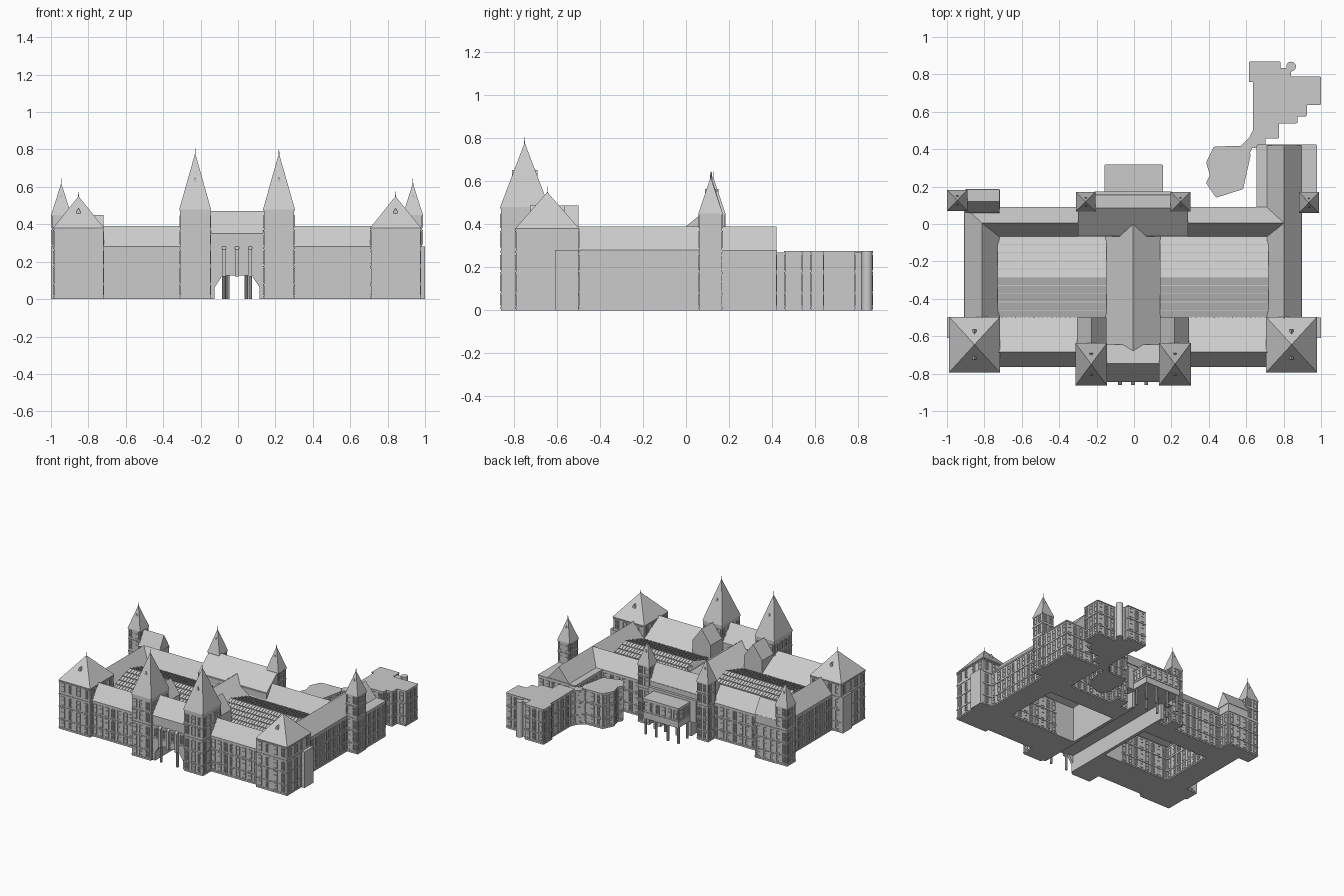
import bpy, bmesh, math
from mathutils import Matrix, Vector

if "Cube" in bpy.data.objects:
    bpy.data.objects.remove(bpy.data.objects["Cube"])

CX = -0.005                                   # symmetry axis of the main building
FLOORS = [(0.025, 0.045), (0.09, 0.075), (0.19, 0.065), (0.295, 0.065), (0.385, 0.06)]


def finish(name, bm):
    bmesh.ops.recalc_face_normals(bm, faces=bm.faces)
    me = bpy.data.meshes.new(name)
    bm.to_mesh(me)
    bm.free()
    ob = bpy.data.objects.new(name, me)
    bpy.context.collection.objects.link(ob)
    return ob


def add_box(bm, a, b, frame=Matrix()):
    a, b = Vector(a), Vector(b)
    size = Matrix.Diagonal((*(b - a), 1))
    bmesh.ops.create_cube(bm, size=1, matrix=frame @ Matrix.Translation((a + b) / 2) @ size)


def box(name, x, y, z):
    bm = bmesh.new()
    add_box(bm, (x[0], y[0], z[0]), (x[1], y[1], z[1]))
    return finish(name, bm)


def hull(name, pts):
    bm = bmesh.new()
    for p in pts:
        bm.verts.new(p)
    bmesh.ops.convex_hull(bm, input=bm.verts)
    bmesh.ops.dissolve_limit(bm, angle_limit=0.01, verts=bm.verts, edges=bm.edges)
    return finish(name, bm)


def roof(name, x, y, z, axis='X', ridge=None, hips=(0, 0)):
    """Gable or hip roof; ridge is its position across, hips shorten its ends."""
    pts = [(i, j, z[0]) for i in x for j in y]
    if axis == 'X':
        r = sum(y) / 2 if ridge is None else ridge
        pts += [(x[0] + hips[0], r, z[1]), (x[1] - hips[1], r, z[1])]
    else:
        r = sum(x) / 2 if ridge is None else ridge
        pts += [(r, y[0] + hips[0], z[1]), (r, y[1] - hips[1], z[1])]
    return hull(name, pts)


def facade(name, p, q, z, pitch=0.055):
    """Window frames, mullions and string courses on one wall, outside on the right of p-q."""
    p, q = Vector((*p, 0)), Vector((*q, 0))
    length = (q - p).length
    if length < 0.035:
        return
    d = (q - p).normalized()
    frame = Matrix(((d.x, d.y, 0, p.x), (d.y, -d.x, 0, p.y), (0, 0, 1, 0), (0, 0, 0, 1)))
    bm = bmesh.new()
    for band in (0.015, 0.08, 0.178, 0.275, 0.37, z[1]):
        if z[0] < band <= z[1]:
            add_box(bm, (0, -0.002, band - 0.006), (length, 0.004, band), frame)
    n = max(1, round(length / pitch))
    w = min(0.014, length / n * 0.28)
    for i in range(n):
        u = length * (i + 0.5) / n
        for s, h in FLOORS:
            if s < z[0] or s + h > z[1]:
                continue
            for k in (-w, w):
                add_box(bm, (u + k - 0.002, -0.002, s), (u + k + 0.002, 0.004, s + h), frame)
            add_box(bm, (u - 0.001, -0.002, s), (u + 0.001, 0.002, s + h), frame)
            for t in (s, s + h * 0.6, s + h):
                add_box(bm, (u - w - 0.002, -0.002, t - 0.002), (u + w + 0.002, 0.004, t + 0.002), frame)
    finish(name, bm)


def block(name, x, y, z, sides='SENW', pitch=0.055):
    box(name, x, y, z)
    c = [(x[0], y[0]), (x[1], y[0]), (x[1], y[1]), (x[0], y[1])]
    for i, s in enumerate('SENW'):
        if s in sides:
            facade(name + '_windows_' + s.lower(), c[i], c[(i + 1) % 4], z, pitch)


def tower(name, x, y, wall, apex, dormer_z, dormer_w, pitch):
    """Square tower with pyramid roof, finial and a dormer on front and back slopes."""
    block(name, x, y, (0, wall), 'SENW', pitch)
    mx, my = sum(x) / 2, sum(y) / 2
    e = 0.004
    hull(name + '_roof', [(i, j, wall) for i in (x[0] - e, x[1] + e) for j in (y[0] - e, y[1] + e)]
         + [(mx, my, apex)])
    bm = bmesh.new()
    bmesh.ops.create_cone(bm, cap_ends=True, segments=6, radius1=0.003, radius2=0.001, depth=0.04,
                          matrix=Matrix.Translation((mx, my, apex + 0.006)))
    finish(name + '_finial', bm)
    for s, side in ((-1, 'front'), (1, 'back')):
        reach = (y[1] - y[0]) / 2 * (apex - dormer_z) / (apex - wall)
        ys = (my + s * (reach + 0.004), my + s * (reach - 0.022))
        w, h = dormer_w / 2, dormer_w
        hull(name + '_dormer_' + side, [(mx + i, j, dormer_z + k) for j in ys
             for i, k in ((-w, -h), (w, -h), (w, h * 0.4), (-w, h * 0.4), (0, h * 1.2))])


def prism(name, pts, z):
    """Flat-roofed annex with a counter-clockwise plan."""
    bm = bmesh.new()
    f = bm.faces.new([bm.verts.new((*p, z[0])) for p in pts])
    top = bmesh.ops.extrude_face_region(bm, geom=[f], use_keep_orig=True)['geom']
    bmesh.ops.translate(bm, vec=(0, 0, z[1] - z[0]), verts=[v for v in top if isinstance(v, bmesh.types.BMVert)])
    finish(name, bm)
    for i, p in enumerate(pts):
        facade(name + '_windows', p, pts[(i + 1) % len(pts)], z)


def column(name, x, y, z, r, seg=10):
    bm = bmesh.new()
    bmesh.ops.create_cone(bm, cap_ends=True, segments=seg, radius1=r, radius2=r, depth=z[1] - z[0],
                          matrix=Matrix.Translation((x, y, sum(z) / 2)))
    finish(name, bm)
    bpy.ops.object.select_all(action='DESELECT')
    ob = bpy.context.collection.objects[-1]
    ob.select_set(True)
    bpy.context.view_layer.objects.active = ob
    bpy.ops.object.shade_smooth_by_angle()


def glass_sheet(bm, x, y, z, lift):
    rows = [[bm.verts.new((i, j, k + lift)) for j, k in
             ((y[0], z[0]), (sum(y) / 2, z[1]), (y[1], z[0]))] for i in x]
    for k in (0, 1):
        bm.faces.new((rows[0][k], rows[1][k], rows[1][k + 1], rows[0][k + 1]))


# Parts repeated left and right of the axis
for s, side in ((-1, 'left'), (1, 'right')):
    def span(a, b):
        return tuple(sorted((CX + s * a, CX + s * b)))
    outer = 'W' if s < 0 else 'E'
    # towers and corner pavilions
    tower(side + '_entrance_tower', span(0.143, 0.305), (-0.86, -0.64), 0.48, 0.78, 0.63, 0.018, 0.05)
    tower(side + '_corner_pavilion', span(0.715, 0.98), (-0.79, -0.5), 0.38, 0.55, 0.46, 0.022, 0.065)
    tower(side + '_rear_gate_tower', span(0.205, 0.302), (0.07, 0.167), 0.45, 0.62, 0.55, 0.012, 0.045)
    dy = 0.012 if s < 0 else 0
    tower(side + '_rear_corner_tower', span(0.89, 0.99), (0.062 + dy, 0.167 + dy), 0.45, 0.62, 0.55, 0.012, 0.045)
    box(side + '_pavilion_buttress', span(0.97, 0.995 + (0.01 if s > 0 else 0)), (-0.61, -0.5), (0, 0.28))
    # front wing
    block(side + '_front_wing', span(0.3, 0.72), (-0.76, -0.5), (0, 0.28), 'SN')
    roof(side + '_front_wing_roof', span(0.3, 0.72), (-0.765, -0.5), (0.28, 0.39), 'X', -0.685)
    # cross gable behind the entrance tower
    box(side + '_cross_gable_wall', span(0.143, 0.3), (-0.65, -0.5), (0, 0.38))
    roof(side + '_cross_gable_roof', span(0.143, 0.3), (-0.65, -0.5), (0.38, 0.487), 'Y')
    # side and rear wings
    block(side + '_side_wing', span(0.72, 0.9), (-0.5, 0.09), (0, 0.28), 'EW')
    block(side + '_rear_wing', span(0.12, 0.72), (-0.068, 0.087), (0, 0.28), 'N')
    # walls of the passage
    box(side + '_passage_wall', span(0.12, 0.145), (-0.84, 0.15), (0, 0.28))
    # courtyard glass roof with glazing bars
    cx, cy, cz = span(0.143, 0.725), (-0.505, -0.065), (0.275, 0.345)
    bm = bmesh.new()
    glass_sheet(bm, cx, cy, cz, 0)
    finish(side + '_courtyard_glass', bm).modifiers.new('thickness', 'SOLIDIFY').thickness = 0.004
    bm = bmesh.new()
    for i in range(1, 24):
        u = cx[0] + (cx[1] - cx[0]) * i / 24
        w = 0.003 if i % 4 == 0 else 0.0015
        glass_sheet(bm, (u - w, u + w), cy, cz, 0.004)
    finish(side + '_courtyard_glazing_bars', bm).modifiers.new('thickness', 'SOLIDIFY').thickness = 0.004
    bm = bmesh.new()
    for t in (0.2, 0.4, 0.6, 0.8, 1.0):
        for e, m in ((cy[0], 1), (cy[1], -1)):
            yy, zz = e + m * t * 0.22, cz[0] + t * 0.07
            add_box(bm, (cx[0], yy - 0.002, zz - 0.002), (cx[1], yy + 0.002, zz + 0.005))
    finish(side + '_courtyard_purlins', bm)
    # entrance arch bracket and columns
    hull(side + '_entrance_arch_bracket', [(CX + s * a, j, k) for j in (-0.84, -0.82)
         for a, k in ((0.122, 0.06), (0.122, 0.125), (0.08, 0.125), (0.09, 0.108), (0.11, 0.09))])
    column(side + '_entrance_column', CX + s * 0.07, -0.835, (0, 0.13), 0.01)
    for k, yy in enumerate((0.19, 0.3)):
        for a in (0.05, 0.14):
            column(side + '_portico_column', CX + s * a, yy, (0, 0.13), 0.01)

# Side wing and rear wing roofs
roof('left_side_wing_roof', (-0.905, -0.72), (-0.52, 0.09), (0.28, 0.39), 'Y', hips=(0, 0.085))
roof('right_side_wing_roof', (0.71, 0.895), (-0.52, 0.42), (0.28, 0.39), 'Y')
roof('rear_wing_roof', (-0.9, 0.8), (-0.068, 0.09), (0.28, 0.39), 'X', 0.005, (0.09, 0))

# Entrance front: raised hall over the open passage
block('entrance_hall', (-0.152, 0.14), (-0.84, -0.65), (0.125, 0.35), 'S', 0.07)
roof('entrance_hall_roof', (-0.152, 0.14), (-0.845, -0.645), (0.35, 0.47), 'X')
for i, x in enumerate((-0.075, -0.005, 0.065)):
    hull('entrance_buttress', [(x + i2, j, k) for i2 in (-0.01, 0.01)
         for j, k in ((-0.835, 0.12), (-0.86, 0.12), (-0.86, 0.265), (-0.835, 0.285))])

# Central gallery between the courtyards
box('central_gallery', (-0.15, 0.14), (-0.65, -0.06), (0.125, 0.28))
roof('central_gallery_roof', (-0.152, 0.142), (-0.7, 0.02), (0.28, 0.39), 'Y')

# Rear central hall and open portico
block('rear_hall', (-0.21, 0.2), (-0.065, 0.155), (0.125, 0.34), 'N')
box('rear_hall_flank_left', (-0.3, -0.21), (-0.065, 0.085), (0.125, 0.34))
box('rear_hall_flank_right', (0.2, 0.29), (-0.065, 0.085), (0.125, 0.34))
roof('rear_hall_roof', (-0.3, 0.29), (-0.068, 0.158), (0.335, 0.46), 'X', 0.085)
block('rear_hall_step', (-0.21, 0.2), (0.15, 0.175), (0.125, 0.3), '')
block('rear_portico', (-0.155, 0.15), (0.17, 0.315), (0.125, 0.28), 'ENW', 0.05)

# Gabled block beside the left rear corner tower
block('left_rear_block', (-0.9, -0.72), (0.08, 0.182), (0, 0.34), 'EN')
roof('left_rear_block_roof', (-0.9, -0.72), (0.06, 0.185), (0.34, 0.45), 'X', 0.12)

# Right rear extension
block('right_rear_extension', (0.66, 0.975), (0.085, 0.42), (0, 0.28), 'ENW')

# Flat-roofed annexes with link and stair turret
prism('garden_pavilion', [(0.39, 0.33), (0.41, 0.26), (0.39, 0.22), (0.44, 0.145), (0.58, 0.19),
                          (0.62, 0.37), (0.60, 0.415), (0.43, 0.41)], (0, 0.275))
prism('annex_link', [(0.56, 0.40), (0.61, 0.37), (0.63, 0.41), (0.70, 0.41), (0.70, 0.5),
                     (0.64, 0.5), (0.62, 0.46)], (0, 0.27))
prism('annex', [(0.62, 0.76), (0.64, 0.76), (0.64, 0.46), (0.77, 0.46), (0.77, 0.54), (0.87, 0.54),
                (0.87, 0.58), (0.92, 0.58), (0.92, 0.64), (0.995, 0.64), (0.995, 0.785),
                (0.78, 0.785), (0.78, 0.865), (0.62, 0.865)], (0, 0.275))
column('annex_stair_turret', 0.84, 0.842, (0, 0.275), 0.026, 16)
box('annex_turret_link', (0.77, 0.84), (0.78, 0.835), (0, 0.27))
